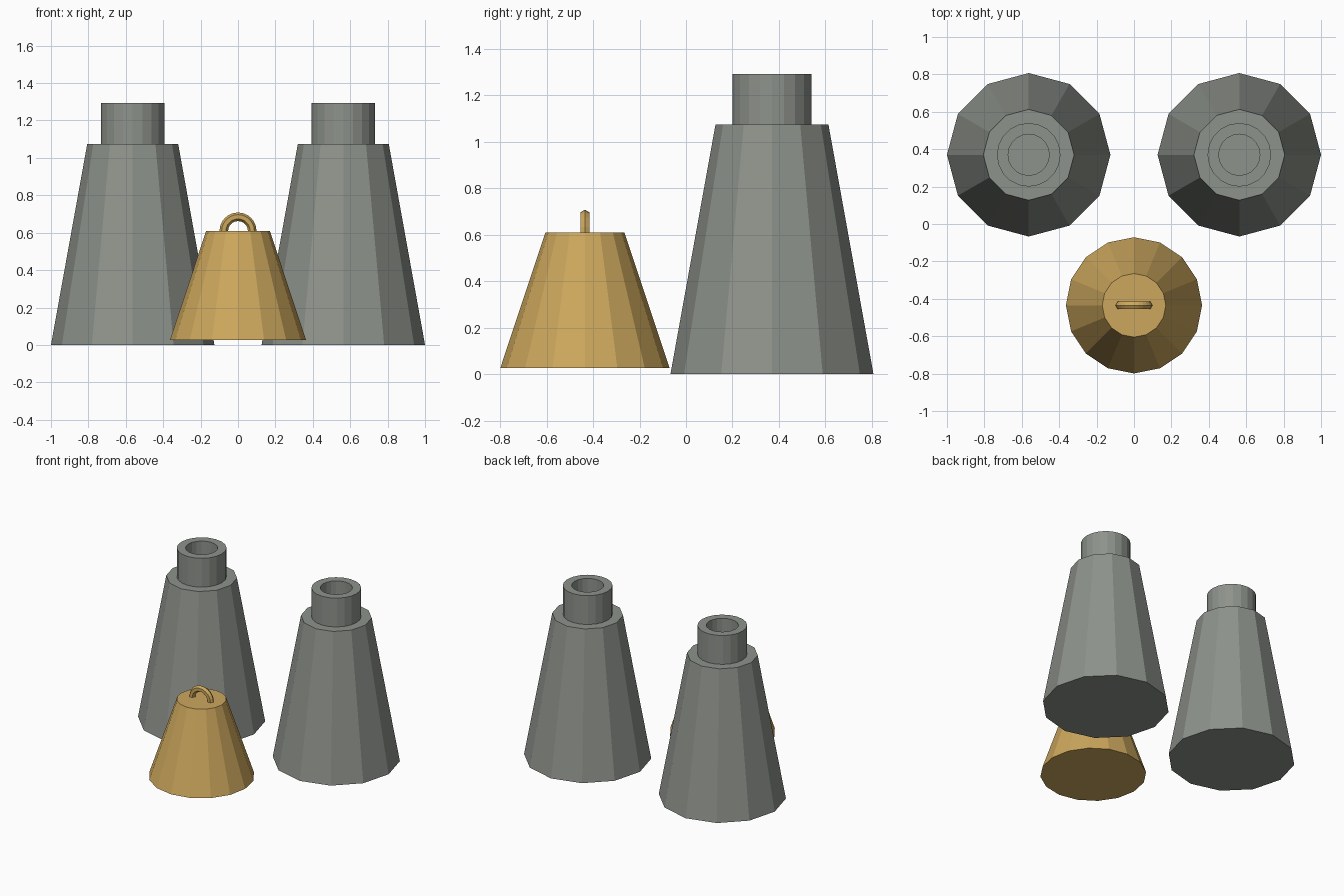
import bpy, bmesh
from math import cos, sin, pi, tau

cube = bpy.data.objects.get("Cube")
if cube:
    bpy.data.objects.remove(cube, do_unlink=True)


def material(name, rgb):
    m = bpy.data.materials.new(name)
    m.use_nodes = True
    m.diffuse_color = (*rgb, 1)
    m.node_tree.nodes["Principled BSDF"].inputs["Base Color"].default_value = (*rgb, 1)
    return m


grey = material("stone grey", (0.27, 0.29, 0.26))
gold = material("brass gold", (0.61, 0.39, 0.11))


def finish(name, bm, mat, location):
    bmesh.ops.recalc_face_normals(bm, faces=bm.faces)
    mesh = bpy.data.meshes.new(name)
    bm.to_mesh(mesh)
    bm.free()
    mesh.materials.append(mat)
    obj = bpy.data.objects.new(name, mesh)
    obj.location = location
    bpy.context.collection.objects.link(obj)
    return obj


def bridge(bm, a, b):
    n = len(a)
    for i in range(n):
        j = (i + 1) % n
        bm.faces.new((a[i], a[j], b[j], b[i]))


def lathe(name, profile, sides, mat, location):
    """Faceted turned solid from (radius, height) points, capped at both ends."""
    bm = bmesh.new()
    rings = [[bm.verts.new((r * cos(tau * i / sides), r * sin(tau * i / sides), z))
              for i in range(sides)] for r, z in profile]
    for a, b in zip(rings, rings[1:]):
        bridge(bm, a, b)
    bm.faces.new(rings[0])
    bm.faces.new(rings[-1])
    return finish(name, bm, mat, location)


def arch(name, major, minor, steps, sides, mat, location):
    """Half ring standing upright, with a faceted tube section."""
    bm = bmesh.new()
    rings = []
    for s in range(steps + 1):
        t = pi * s / steps
        ring = []
        for k in range(sides):
            p = tau * k / sides
            r = major + minor * cos(p)
            ring.append(bm.verts.new((r * cos(t), minor * sin(p), r * sin(t))))
        rings.append(ring)
    for a, b in zip(rings, rings[1:]):
        bridge(bm, a, b)
    bm.faces.new(rings[0])
    bm.faces.new(rings[-1])
    return finish(name, bm, mat, location)


# Two tapered towers, each with an open collar on top
for side, x in (("left", 0.563), ("right", -0.563)):
    lathe(side + "_tower", [(0.437, 0), (0.243, 1.075)], 12, grey, (x, 0.37, 0))
    lathe(side + "_collar", [(0.17, 1.07), (0.17, 1.293), (0.11, 1.293), (0.11, 1.08)],
          20, grey, (x, 0.37, 0))

# Bell with its carrying loop
lathe("bell_body", [(0.364, 0.027), (0.17, 0.61)], 16, gold, (0, -0.435, 0))
arch("bell_loop", 0.076, 0.023, 12, 6, gold, (0, -0.435, 0.609))
